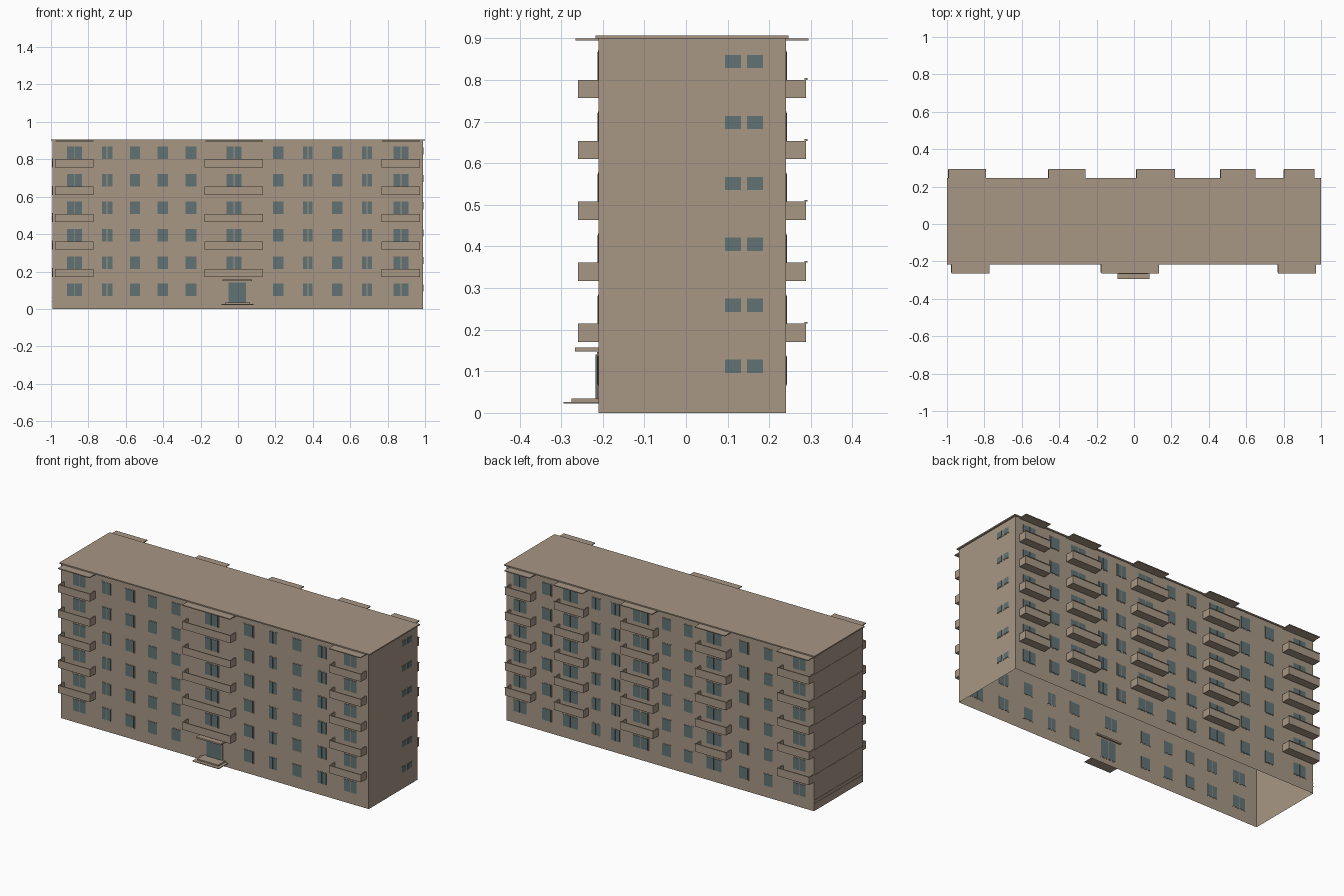
import bpy
import bmesh

cube = bpy.data.objects.get("Cube")
if cube:
    bpy.data.objects.remove(cube, do_unlink=True)


def material(name, color):
    m = bpy.data.materials.new(name)
    m.use_nodes = True
    m.diffuse_color = (*color, 1)
    m.node_tree.nodes["Principled BSDF"].inputs["Base Color"].default_value = (*color, 1)
    return m


PLASTER = material("beige_plaster", (0.39, 0.31, 0.235))
GLASS = material("grey_blue_glass", (0.12, 0.17, 0.175))


def box(bm, x, y, z):
    """Add a box from (low, high) pairs and return its faces."""
    verts = [bm.verts.new((a, b, c)) for a in x for b in y for c in z]
    loops = ((0, 1, 3, 2), (4, 6, 7, 5), (0, 4, 5, 1), (2, 3, 7, 6), (0, 2, 6, 4), (1, 5, 7, 3))
    return [bm.faces.new([verts[i] for i in loop]) for loop in loops]


def finish(bm, name, mat):
    bm.normal_update()
    mesh = bpy.data.meshes.new(name)
    bm.to_mesh(mesh)
    bm.free()
    mesh.materials.append(mat)
    obj = bpy.data.objects.new(name, mesh)
    bpy.context.collection.objects.link(obj)
    return obj


def part(name, mat, boxes):
    bm = bmesh.new()
    for b in boxes:
        box(bm, *b)
    return finish(bm, name, mat)


FLOORS = 6
STEP = 0.1465
X0, X1, FRONT, BACK = -0.993, 0.99, -0.21, 0.24
ROOF = 0.9

# Hollow block, open underneath
bm = bmesh.new()
faces = box(bm, (X0, X1), (FRONT, BACK), (0, ROOF))
bm.faces.remove(faces[4])
finish(bm, "walls", PLASTER)

# Roof slab with a small overhang
part("roof", PLASTER, [((-1, 1), (FRONT - 0.007, BACK + 0.006), (ROOF, 0.907))])

# Panel joints on the left end wall
part("left_wall_joints", PLASTER,
     [((X0 - 0.002, X0), (FRONT, BACK), (z, z + 0.003))
      for z in [0.04] + [0.06 + STEP * i for i in range(FLOORS)]])


# Windows: (centre, width, number of panes)
def window_boxes(columns, wall, out, skip_entrance=False):
    frames, panes = [], []
    for cx, width, count in columns:
        for floor in range(FLOORS):
            if skip_entrance and floor == 0 and abs(cx) < 0.05:
                continue
            z0 = 0.068 + STEP * floor
            z1 = z0 + 0.067
            edge = 0.003
            frames.append(((cx - width / 2 - edge, cx + width / 2 + edge),
                           (wall - 0.001, wall + 0.001), (z0 - edge, z1 + edge)))
            pitch = width / count
            for i in range(count):
                left = cx - width / 2 + i * pitch
                panes.append(((left + 0.002, left + pitch - 0.002),
                              sorted((wall - out * 0.002, wall + out * 0.003)), (z0, z1)))
    return frames, panes


front_columns = [(-0.875, 0.085, 2), (-0.70, 0.06, 2), (-0.55, 0.058, 1), (-0.402, 0.06, 1),
                 (-0.252, 0.062, 1), (-0.022, 0.085, 2), (0.216, 0.06, 1), (0.374, 0.055, 2),
                 (0.53, 0.06, 1), (0.69, 0.058, 2), (0.872, 0.085, 2)]
back_columns = [(0.90, 0.085, 2), (0.73, 0.06, 1), (0.575, 0.10, 2), (0.41, 0.06, 2),
                (0.285, 0.058, 2), (0.125, 0.10, 2), (-0.045, 0.06, 1), (-0.185, 0.058, 1),
                (-0.35, 0.10, 2), (-0.54, 0.06, 1), (-0.70, 0.06, 1), (-0.90, 0.085, 2)]
for side, columns, wall, out in (("front", front_columns, FRONT, -1), ("back", back_columns, BACK, 1)):
    frames, panes = window_boxes(columns, wall, out, side == "front")
    part(side + "_window_frames", PLASTER, frames)
    part(side + "_window_panes", GLASS, panes)

# Small paired windows on the right end wall
frames, panes = [], []
for floor in range(FLOORS):
    z = 0.112 + STEP * floor
    frames.append(((X1 - 0.001, X1 + 0.001), (0.091, 0.187), (z - 0.019, z + 0.019)))
    for y in (0.094, 0.147):
        panes.append(((X1 - 0.002, X1 + 0.003), (y, y + 0.038), (z - 0.016, z + 0.016)))
part("right_window_frames", PLASTER, frames)
part("right_window_panes", GLASS, panes)


# Balconies: open trays, one stack per column, with a thin canopy at the top
def balcony_stack(name, x, wall, out, depth, rail):
    t = 0.006
    x0, x1 = x
    edge = wall + out * depth
    span = sorted((wall, edge))
    front = sorted((edge - out * t, edge))
    boxes = []
    for floor in range(1, FLOORS):
        z0 = 0.024 + STEP * floor
        z1 = z0 + 0.044
        boxes += [((x0, x1), span, (z0, z0 + t)),
                  ((x0, x1), front, (z0, z1)),
                  ((x0, x0 + t), span, (z0, z1)),
                  ((x1 - t, x1), span, (z0, z1))]
        if rail:
            boxes.append(((x0, x1), sorted((edge - out * 0.004, edge + out * 0.003)),
                          (z1, z1 + 0.004)))
    part(name, PLASTER, boxes)
    part(name + "_canopy", PLASTER,
         [((x0 + 0.003, x1), sorted((wall, edge + out * 0.005)), (0.895, 0.9))])


for i, x in enumerate([(-0.978, -0.772), (-0.178, 0.134), (0.768, 0.974)]):
    balcony_stack(f"front_balconies_{i + 1}", x, FRONT, -1, 0.05, False)
for i, x in enumerate([(-0.995, -0.79), (-0.46, -0.26), (0.01, 0.22), (0.46, 0.65), (0.80, 0.965)]):
    balcony_stack(f"back_balconies_{i + 1}", x, BACK, 1, 0.049, True)

# Entrance
part("entrance_door", GLASS, [(x, (FRONT - 0.007, FRONT + 0.002), (0.034, 0.14))
                              for x in ((-0.05, -0.004), (-0.002, 0.044))])
part("entrance_door_frame", PLASTER, [((-0.056, 0.05), (FRONT - 0.004, FRONT + 0.001), (0.03, 0.146))])
part("entrance_canopy", PLASTER, [((-0.083, 0.076), (-0.267, FRONT + 0.01), (0.148, 0.157))])
part("entrance_steps", PLASTER, [((-0.088, 0.082), (-0.295, FRONT), (0.022, 0.026)),
                                 ((-0.07, 0.065), (-0.275, FRONT), (0.026, 0.034))])
